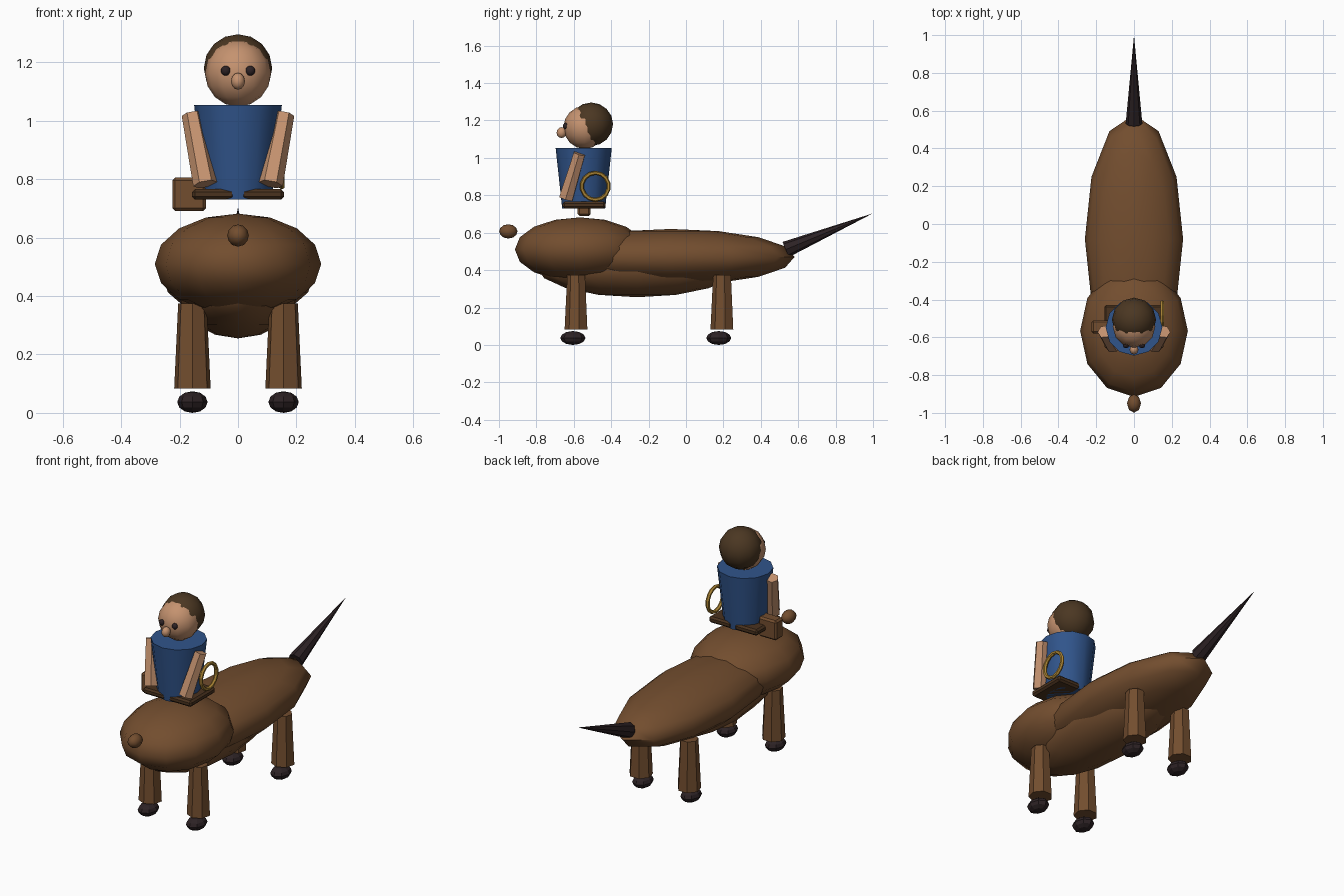
import bpy
import math
from mathutils import Vector

if "Cube" in bpy.data.objects:
    bpy.data.objects.remove(bpy.data.objects["Cube"], do_unlink=True)


def material(name, r, g, b):
    m = bpy.data.materials.new(name)
    m.use_nodes = True
    m.diffuse_color = (r, g, b, 1)
    bsdf = next(n for n in m.node_tree.nodes if n.type == 'BSDF_PRINCIPLED')
    bsdf.inputs["Base Color"].default_value = (r, g, b, 1)
    return m


COAT = material("chestnut brown", 0.17, 0.075, 0.028)
HOOF = material("near black", 0.026, 0.016, 0.018)
BLUE = material("shirt blue", 0.03, 0.09, 0.26)
SKIN = material("skin", 0.56, 0.29, 0.16)
HAIR = material("dark hair brown", 0.07, 0.038, 0.016)
TROUSER = material("dark leather", 0.068, 0.032, 0.013)
GOLD = material("gold", 0.42, 0.24, 0.035)


def finish(name, mat, smooth=None):
    ob = bpy.context.object
    ob.name = name
    ob.data.materials.append(mat)
    bpy.ops.object.transform_apply(location=False, rotation=True, scale=True)
    if smooth:
        bpy.ops.object.shade_smooth_by_angle(angle=math.radians(smooth))
    return ob


def ellipsoid(name, mat, loc, radii, segs=12, rings=8, smooth=60):
    bpy.ops.mesh.primitive_uv_sphere_add(segments=segs, ring_count=rings, radius=1, location=loc)
    bpy.context.object.scale = radii
    return finish(name, mat, smooth)


def limb(name, mat, start, end, r1, r2, sides, smooth=None):
    """Tapered prism running between two points."""
    a, b = Vector(start), Vector(end)
    bpy.ops.mesh.primitive_cone_add(vertices=sides, radius1=r1, radius2=r2,
                                    depth=(b - a).length, location=(a + b) / 2)
    bpy.context.object.rotation_euler = (b - a).to_track_quat('Z', 'Y').to_euler()
    return finish(name, mat, smooth)


def block(name, mat, loc, size, bevel, tilt=0):
    bpy.ops.mesh.primitive_cube_add(size=1, location=loc)
    ob = bpy.context.object
    ob.scale = size
    ob.rotation_euler = (0, tilt, 0)
    finish(name, mat)
    mod = ob.modifiers.new("soft edges", 'BEVEL')
    mod.width = bevel
    mod.segments = 1
    return ob


# Mount: chest, long barrel, belly and the small ball ahead of them
ellipsoid("chest", COAT, (0, -0.566, 0.51), (0.285, 0.349, 0.172))
ellipsoid("barrel", COAT, (0, -0.08, 0.47), (0.26, 0.66, 0.15))
ellipsoid("belly", COAT, (0, -0.26, 0.42), (0.205, 0.54, 0.165))
ellipsoid("muzzle_ball", COAT, (0, -0.95, 0.607), (0.037, 0.049, 0.038), 8, 6)
limb("tail", HOOF, (0, 0.533, 0.51), (0, 0.998, 0.703), 0.044, 0, 8)

# Legs and hooves
for end, y in (("front", -0.585), ("rear", 0.195)):
    for side, s in (("left", 1), ("right", -1)):
        limb(f"{end}_{side}_leg", COAT, (s * 0.156, y, 0.083), (s * 0.156, y, 0.375),
             0.064, 0.05, 7)
        ellipsoid(f"{end}_{side}_hoof", HOOF, (s * 0.156, y - 0.02, 0.037),
                  (0.052, 0.067, 0.037), 8, 6, smooth=None)

# Rider: torso, thighs and arms
limb("torso", BLUE, (0, -0.547, 0.73), (0, -0.547, 1.053), 0.115, 0.15, 12, 40)
for side, s in (("left", 1), ("right", -1)):
    block(f"{side}_thigh", TROUSER, (s * 0.084, -0.545, 0.748), (0.146, 0.23, 0.036), 0.01)
    limb(f"{side}_arm", SKIN, (s * 0.112, -0.642, 0.783), (s * 0.158, -0.57, 1.022),
         0.042, 0.035, 6)

# Head, hair and face
ellipsoid("head", SKIN, (0, -0.542, 1.163), (0.113, 0.113, 0.115))
ellipsoid("hair", HAIR, (0, -0.507, 1.18), (0.117, 0.117, 0.116))
ellipsoid("nose", SKIN, (0, -0.665, 1.135), (0.024, 0.027, 0.029), 8, 6)
for side, s in (("left", 1), ("right", -1)):
    ellipsoid(f"{side}_eye", HOOF, (s * 0.042, -0.643, 1.171), (0.017, 0.015, 0.017), 8, 6)

# Side bag and ring
block("side_bag", COAT, (-0.167, -0.545, 0.748), (0.116, 0.07, 0.115), 0.01)
bpy.ops.mesh.primitive_torus_add(major_segments=14, minor_segments=6, major_radius=0.072,
                                 minor_radius=0.011, location=(0.15, -0.485, 0.848),
                                 rotation=(0, math.pi / 2, 0))
finish("ring", GOLD)
